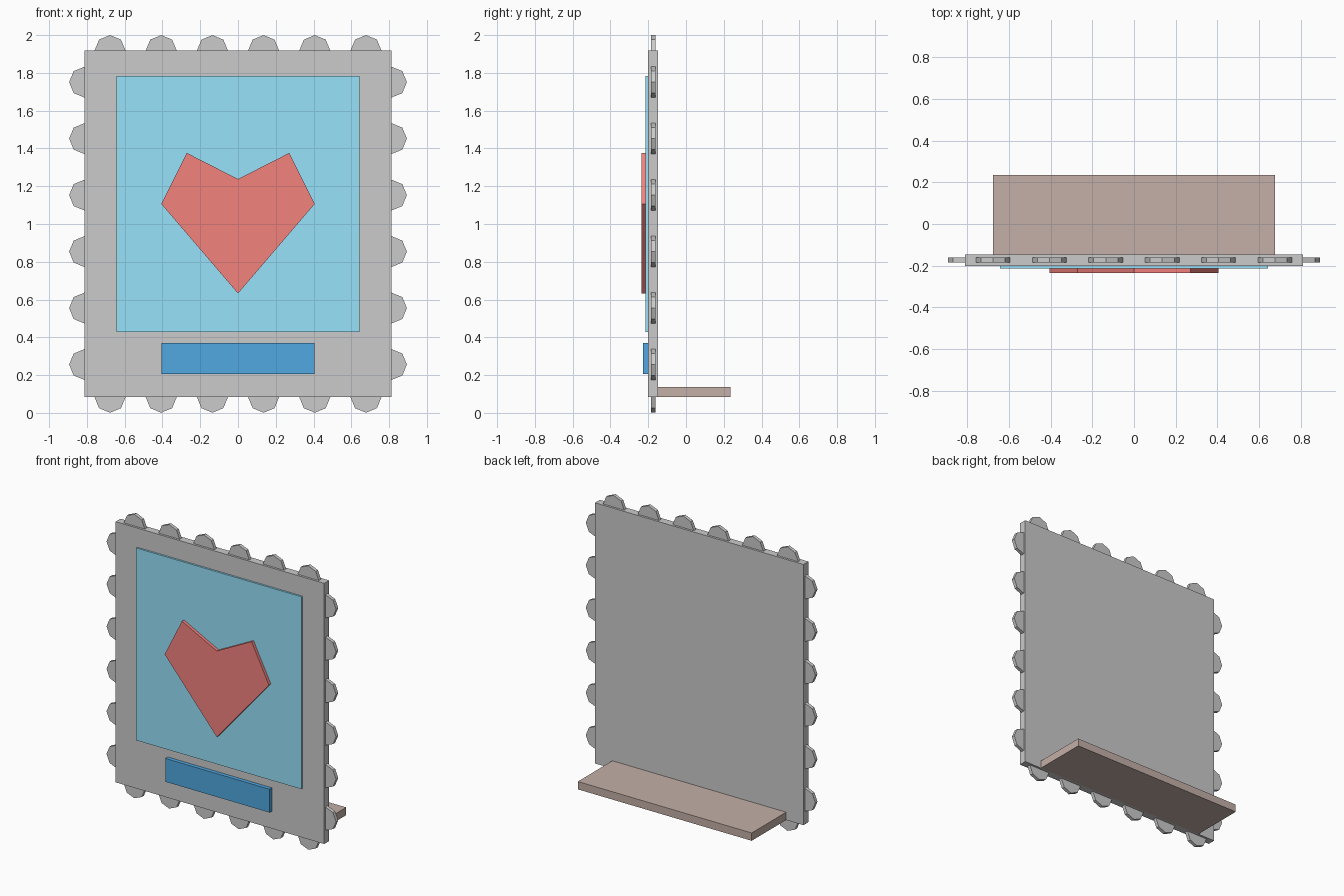
import bpy, math

if "Cube" in bpy.data.objects:
    bpy.data.objects.remove(bpy.data.objects["Cube"])

# Stamp-shaped panel: all parts are front-view (x, z) outlines extruded along y


def finish(obj, color):
    if color:
        mat = bpy.data.materials.new(obj.name + "_material")
        mat.diffuse_color = (*color, 1)
        mat.use_nodes = True
        mat.node_tree.nodes["Principled BSDF"].inputs["Base Color"].default_value = mat.diffuse_color
        obj.data.materials.append(mat)
    return obj


def slab(name, outline, y0, y1, color=None):
    n = len(outline)
    verts = [(x, y, z) for y in (y0, y1) for x, z in outline]
    faces = [tuple(range(n)), tuple(range(2 * n - 1, n - 1, -1))]
    faces += [(i, i + n, (i + 1) % n + n, (i + 1) % n) for i in range(n)]
    mesh = bpy.data.meshes.new(name)
    mesh.from_pydata(verts, [], faces)
    obj = bpy.data.objects.new(name, mesh)
    bpy.context.collection.objects.link(obj)
    return finish(obj, color)


def rect(half, z0, z1):
    return [(-half, z0), (half, z0), (half, z1), (-half, z1)]


HALF, BOTTOM, TOP, R = 0.812, 0.083, 1.918, 0.082

# Stamp sheet, picture field, caption bar and rear shelf
slab("stamp_plate", rect(HALF, BOTTOM, TOP), -0.201, -0.147)
slab("picture_panel", rect(0.643, 0.429, 1.783), -0.214, -0.201, (0.31, 0.765, 0.969))
slab("caption_bar", rect(0.406, 0.206, 0.37), -0.228, -0.201, (0.082, 0.396, 0.753))
slab("rear_shelf", rect(0.677, BOTTOM, 0.138), -0.147, 0.236, (0.553, 0.431, 0.388))

# Heart emblem
right = [(0.271, 1.376), (0.406, 1.106)]
heart = [(0, 0.632)] + right[::-1] + [(0, 1.238)] + [(-x, z) for x, z in right]
slab("heart", heart, -0.236, -0.214, (0.898, 0.224, 0.208))


# Octagonal perforation teeth, centred on the plate edges
def tooth(name, cx, cz):
    ring = [(cx + R * math.cos(i * math.pi / 4), cz + R * math.sin(i * math.pi / 4))
            for i in range(8)]
    slab(name, ring, -0.186, -0.162)


for i in range(6):
    x = (i - 2.5) * 0.271
    z = 0.256 + i * 0.299
    tooth(f"top_tooth_{i}", x, TOP)
    tooth(f"bottom_tooth_{i}", x, BOTTOM)
    tooth(f"left_tooth_{i}", -HALF, z)
    tooth(f"right_tooth_{i}", HALF, z)
